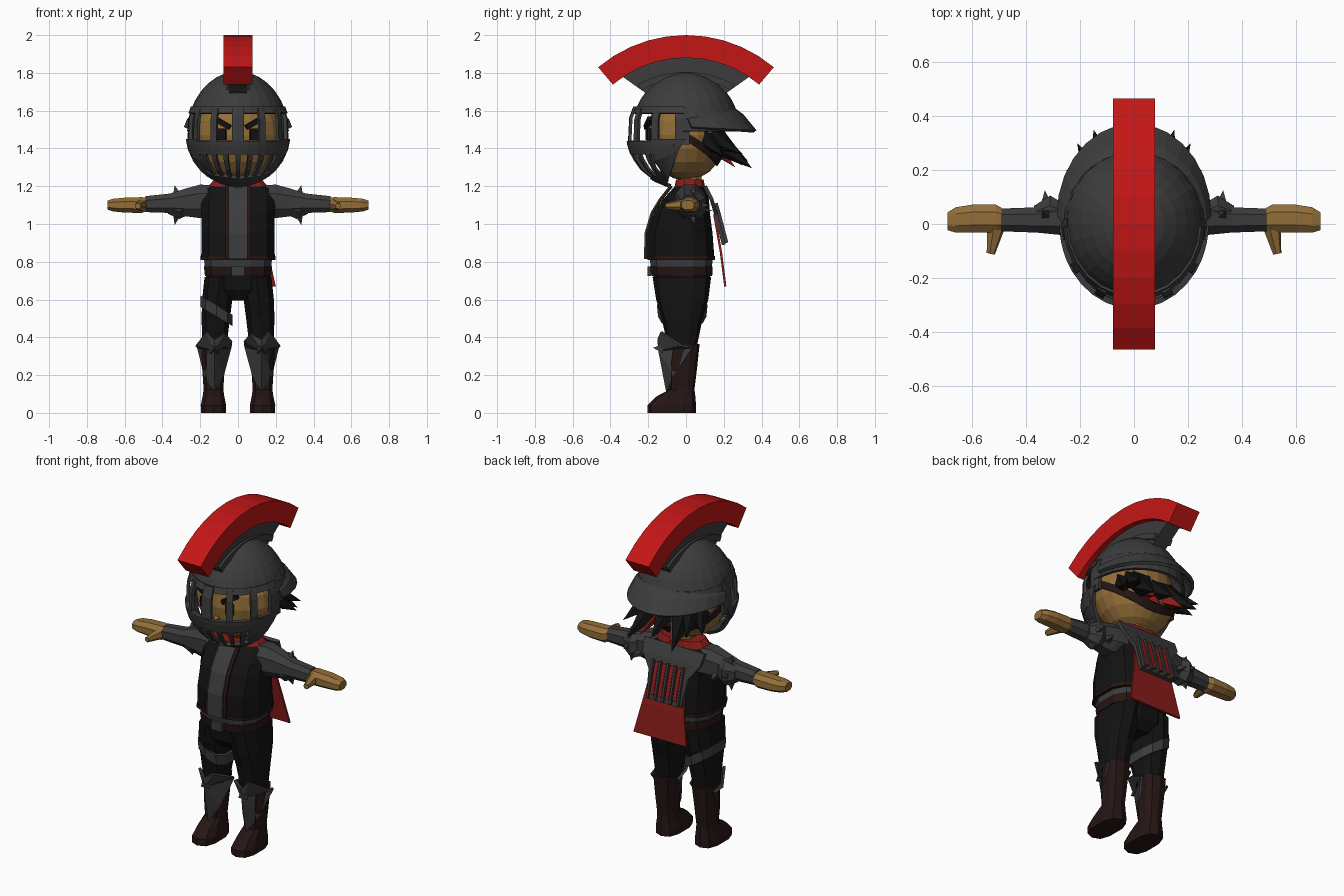
import bpy, bmesh, math
from mathutils import Vector
from math import sin, cos, radians, sqrt, pi

if "Cube" in bpy.data.objects:
    bpy.data.objects.remove(bpy.data.objects["Cube"])

def mat(name, c):
    m = bpy.data.materials.new(name)
    m.diffuse_color = (*c, 1)
    m.use_nodes = True
    m.node_tree.nodes["Principled BSDF"].inputs["Base Color"].default_value = m.diffuse_color
    return m

GREY = mat("dark_iron", (.045, .045, .045))
BLACK = mat("black_cloth", (.006, .006, .006))
BROWN = mat("dark_leather", (.018, .008, .007))
RED = mat("red", (.55, .008, .008))
DKRED = mat("deep_red", (.25, .012, .01))
SKIN = mat("skin", (.29, .155, .04))

def mk(name, verts, faces, m, thick=0, offset=0):
    me = bpy.data.meshes.new(name)
    me.from_pydata([tuple(v) for v in verts], [], faces)
    bm = bmesh.new()
    bm.from_mesh(me)
    bmesh.ops.remove_doubles(bm, verts=bm.verts, dist=1e-5)
    bmesh.ops.recalc_face_normals(bm, faces=bm.faces)
    bm.to_mesh(me)
    bm.free()
    me.materials.append(m)
    ob = bpy.data.objects.new(name, me)
    bpy.context.collection.objects.link(ob)
    if thick:
        s = ob.modifiers.new("thickness", 'SOLIDIFY')
        s.thickness, s.offset = thick, offset
    return ob

def grid(nu, nv):
    return [(i*nv+j, i*nv+j+1, (i+1)*nv+j+1, (i+1)*nv+j) for i in range(nu-1) for j in range(nv-1)]

def loft(name, rings, m, n=12, axis='z', power=.75):
    """Rings of (position, centre1, centre2, radius1, radius2) along z or x."""
    vs = []
    for p, c1, c2, r1, r2 in rings:
        for i in range(n):
            a = 2*pi*(i+.5)/n
            u = c1 + r1*math.copysign(abs(cos(a))**power, cos(a))
            v = c2 + r2*math.copysign(abs(sin(a))**power, sin(a))
            vs.append((u, v, p) if axis == 'z' else (p, u, v))
    fs = [(k*n+i, k*n+(i+1) % n, (k+1)*n+(i+1) % n, (k+1)*n+i) for k in range(len(rings)-1) for i in range(n)]
    fs += [tuple(range(n)), tuple(range(len(vs)-n, len(vs)))]
    return mk(name, vs, fs, m)

def patch(name, surf, t0, t1, lo, hi, m, nt=8, nz=4, thick=.016):
    """Curved plate on a surface of revolution; angles in degrees from the front."""
    vs = []
    for i in range(nt+1):
        t = t0 + (t1-t0)*i/nt
        a = lo(t) if callable(lo) else lo
        b = hi(t) if callable(hi) else hi
        vs += [surf(t, a + (b-a)*sin(pi/2*j/nz)) for j in range(nz+1)]
    return mk(name, vs, grid(nt+1, nz+1), m, thick)

def spike(name, p, q, r, m, n=4, r2=0):
    p, q = Vector(p), Vector(q)
    d = (q-p).normalized()
    u = d.orthogonal().normalized()
    w = d.cross(u)
    ring = lambda c, k: [c + k*(u*cos(2*pi*i/n) + w*sin(2*pi*i/n)) for i in range(n)]
    fs = [(i, (i+1) % n, n+(i+1) % n, n+i) for i in range(n)] + [tuple(range(n))]
    if r2:
        fs.append(tuple(range(n, 2*n)))
    return mk(name, ring(p, r) + ring(q, max(r2, 1e-6)), fs, m)

def box(name, c, s, m, rot=(0, 0, 0)):
    vs = [(x*s[0]/2, y*s[1]/2, z*s[2]/2) for x in (-1, 1) for y in (-1, 1) for z in (-1, 1)]
    ob = mk(name, vs, [(0, 1, 3, 2), (4, 5, 7, 6), (0, 1, 5, 4), (2, 3, 7, 6), (0, 2, 6, 4), (1, 3, 7, 5)], m)
    ob.location, ob.rotation_euler = c, rot
    return ob

def arc(name, r0, a0, r1, a1, w, m, n=10):
    """Arched block in the y-z plane about z = 1.28."""
    vs = []
    for i in range(n+1):
        k = 2*i/n - 1
        for r, a, x in ((r0, a0, -w), (r0, a0, w), (r1, a1, w), (r1, a1, -w), (r0, a0, -w)):
            vs.append((x, r*sin(radians(a*k)), 1.28 + r*cos(radians(a*k))))
    return mk(name, vs, grid(n+1, 5) + [(0, 1, 2, 3), (5*n, 5*n+1, 5*n+2, 5*n+3)], m)

def ribbon(name, path, m, thick=.012):
    """Strip through (x left, x right, y, z) stations."""
    vs = [(x, y, z) for a, b, y, z in path for x in (a, b)]
    return mk(name, vs, grid(len(path), 2), m, thick)

def shell(rx, ry, up, down, k=1.0):
    def f(t, z):
        d = z - 1.47
        s = sqrt(max(0, 1 - (d/(up if d > 0 else down))**2)) * k
        return (rx*s*sin(radians(t)), -ry*s*cos(radians(t)), z)
    return f

HELM = shell(.263, .283, .33, .28)
GUARD = shell(.267, .305, .33, .28)
HEAD = shell(.235, .21, .24, .24)

# Crest and its holder
arc("crest", .6, 40.2, .72, 40.2, .077, RED)
arc("crest_holder", .46, 27, .605, 34, .045, GREY)
arc("crest_rail", .49, 29, .525, 29, .06, GREY)

# Helmet dome, neck plate and flared brim
patch("helmet_dome", HELM, 0, 360, 1.6, 1.797, GREY, 24, 6)
patch("helmet_brow_band", shell(.272, .294, .33, .28), -88, 88, 1.585, 1.62, GREY, 12, 1)
patch("helmet_back", HELM, 86, 274, 1.49, 1.6, GREY, 14, 2)
brim = []
for i in range(15):
    t = radians(90 + 180*i/14)
    b = -cos(t)
    p = Vector(HELM(math.degrees(t), 1.55 + .05*b))
    q = Vector((.277*sin(t), .03 + .335*b, 1.51 - .02*b))
    brim += [p, p.lerp(q, .35) + Vector((0, 0, .012)), q]
mk("helmet_brim", brim, grid(15, 3), GREY, .02)

# Face guard with bars
CUT = [(0, 1.2), (46, 1.22), (63, 1.25), (74, 1.3), (80, 1.37), (88, 1.44), (95, 1.5)]
def low(t):
    t = abs(t)
    for (a, za), (b, zb) in zip(CUT, CUT[1:]):
        if t <= b:
            return za + (zb-za)*(t-a)/(b-a)
    return 1.5
patch("guard_upper_band", GUARD, -78, 78, 1.37, 1.44, GREY, 14, 2, .022)
patch("guard_chin_rim", GUARD, -56, 56, low, lambda t: low(t)+.045, GREY, 10, 2, .02)
for t in range(-45, 46, 15):
    patch("guard_mouth_bar", GUARD, t-3, t+3, 1.23, 1.39, GREY, 1, 4)
for s in (1, -1):
    patch("guard_cheek", GUARD, 53*s, 89*s, low, 1.45, GREY, 6, 3, .02)
    patch("guard_hinge", HELM, 78*s, 94*s, 1.42, 1.61, GREY, 2, 2, .02)
    for t, w in ((29, 4), (57, 4)):
        patch("visor_bar", GUARD, s*t-w, s*t+w, 1.42, 1.61, GREY, 1, 2)
patch("visor_centre_bar", GUARD, -7, 7, 1.42, 1.62, GREY, 2, 2)

# Head, face, strap and hair
patch("head", HEAD, 0, 360, 1.47, 1.71, SKIN, 20, 5, 0)
patch("jaw", HEAD, 0, 360, 1.47, 1.23, SKIN, 20, 5, 0)
loft("neck", [(1.16, 0, .02, .07, .065), (1.3, 0, .02, .07, .065)], SKIN, 8)
spike("nose", (0, -.19, 1.4), (0, -.235, 1.39), .025, SKIN)
strap = lambda t: 1.44 + .13*cos(radians(t))
patch("chin_strap", shell(.238, .213, .24, .24), 88, 272, strap, lambda t: strap(t)+.045, BROWN, 14, 1)
for s in (1, -1):
    box("eye", (.085*s, -.2, 1.475), (.045, .02, .06), BLACK, (0, 0, .25*s))
    box("eyebrow", (.085*s, -.198, 1.535), (.1, .03, .025), BLACK, (0, -.5*s, .25*s))
    spike("hair_lock_long", (.08*s, .12, 1.47), (.15*s, .35, 1.295), .09, BLACK, 5)
    spike("hair_lock_side", (.13*s, .07, 1.48), (.25*s, .2, 1.36), .08, BLACK, 5)
    spike("hair_lock_mid", (.12*s, .12, 1.47), (.21*s, .3, 1.37), .07, BLACK, 5)
    spike("hair_lock_red", (.06*s, .12, 1.45), (.1*s, .3, 1.31), .07, DKRED, 4)
spike("hair_lock_centre", (0, .12, 1.47), (0, .33, 1.33), .09, BLACK, 5)
spike("hair_lock_centre_red", (.02, .12, 1.44), (.03, .26, 1.3), .06, DKRED, 4)

# Torso, vest front and collar
loft("vest", [(.82, 0, -.025, .2, .18), (.95, 0, -.03, .198, .175), (1.06, 0, -.02, .2, .15),
              (1.13, 0, 0, .2, .125), (1.19, 0, .02, .185, .09), (1.22, 0, .02, .12, .06)], BLACK)
loft("vest_hem", [(.81, 0, -.025, .205, .184), (.83, 0, -.025, .205, .184)], BROWN)
front = [(-.208, .815), (-.206, .95), (-.173, 1.06), (-.13, 1.13), (-.075, 1.2)]
ribbon("vest_trim", [(-.068, .068, y, z) for y, z in front], BROWN)
ribbon("vest_front_plate", [(-.05, .05, y-.008, z) for y, z in front], GREY)
loft("collar", [(1.185, 0, .02, .175, .085), (1.235, 0, .02, .13, .075)], DKRED)
loft("waist_band", [(.765, 0, -.025, .18, .165), (.82, 0, -.025, .185, .172)], GREY)

# Hips and belt
loft("hips", [(.595, 0, -.02, .08, .1), (.65, 0, -.02, .17, .145), (.78, 0, -.025, .175, .16)], BLACK)
loft("belt", [(.725, 0, -.022, .18, .165), (.775, 0, -.025, .185, .17)], BROWN)
box("belt_buckle", (0, -.195, .75), (.07, .02, .05), GREY)

# Cape and grilled back plate
ribbon("cape", [(-.1, .12, .15, 1.05), (-.12, .16, .185, .85), (-.15, .2, .208, .67)], DKRED)
ribbon("back_plate", [(-.2, .2, .1, 1.2), (-.19, .19, .135, 1.13), (-.13, .13, .16, 1.05), (-.11, .12, .2, .89)], GREY, .02)
for i in range(5):
    x = -.095 + .05*i
    ribbon("grille_bar", [(x-.007, x+.007, .158, 1.11), (x-.007, x+.007, .175, 1.05), (x-.007, x+.007, .214, .9)], GREY, .02)
    if i < 4:
        ribbon("grille_slat", [(x+.013, x+.037, .156, 1.1), (x+.013, x+.037, .173, 1.05), (x+.013, x+.037, .207, .92)], DKRED)

# Arms, hands, legs, boots and greaves, both sides
for s in (1, -1):
    arm = lambda name, rings, m: loft(name, [(s*r[0], *r[1:]) for r in rings], m, 8, 'x', .85)
    arm("sleeve", [(.13, .02, 1.12, .09, .09), (.2, .02, 1.12, .08, .095), (.27, .02, 1.115, .065, .08),
                   (.36, .015, 1.11, .05, .055), (.49, .015, 1.105, .045, .045)], GREY)
    arm("shoulder_guard", [(.27, .025, 1.11, .06, .07), (.31, .035, 1.1, .075, .078), (.37, .025, 1.1, .045, .05)], GREY)
    for base, tip in (((0.325, .035, 1.16), (.335, .045, 1.205)), ((.325, .035, 1.045), (.335, .045, .995)),
                      ((.325, .08, 1.1), (.33, .125, 1.1)), ((.25, .07, 1.08), (.262, .14, 1.07))):
        spike("shoulder_spike", (base[0]*s, *base[1:]), (tip[0]*s, *tip[1:]), .025, GREY)
    arm("hand", [(.475, .015, 1.105, .038, .035), (.51, .02, 1.1, .055, .045), (.6, .02, 1.1, .055, .042),
                 (.66, .015, 1.1, .05, .036), (.69, .01, 1.1, .035, .026)], SKIN)
    spike("thumb", (.51*s, -.01, 1.1), (.53*s, -.11, 1.095), .034, SKIN, 6, .016)

    loft("leg", [(.34, .125*s, -.02, .065, .075), (.5, .118*s, -.02, .078, .108), (.6, .11*s, -.02, .083, .138),
                 (.72, .095*s, -.022, .085, .155)], BLACK, 10)
    loft("boot", [(0, .13*s, -.075, .068, .128), (.04, .13*s, -.075, .07, .128), (.085, .13*s, -.055, .06, .105),
                  (.125, .13*s, -.02, .054, .065), (.25, .13*s, -.015, .063, .075), (.365, .128*s, 0, .07, .072)], BROWN, 10)
    pts = [(.125, -.14, .33), (.125, -.145, .39), (.165, -.13, .43), (.222, -.03, .36), (.21, .035, .345),
           (.175, -.06, .2), (.125, -.098, .11), (.08, -.06, .2), (.04, .02, .35), (.035, -.05, .385), (.07, -.13, .42)]
    mk("greave", [(x*s, y, z) for x, y, z in pts], [(0, i, i % 10 + 1) for i in range(1, 11)], GREY, .014)
    spike("knee_spike", (.125*s, -.12, .34), (.125*s, -.175, .345), .035, GREY)

# Slanted thigh strap on one leg
band = loft("thigh_strap", [(.51, -.114, -.02, .087, .128), (.57, -.114, -.02, .088, .134)], GREY, 10)
for v in band.data.vertices:
    v.co.z -= .6*(v.co.x + .114)
